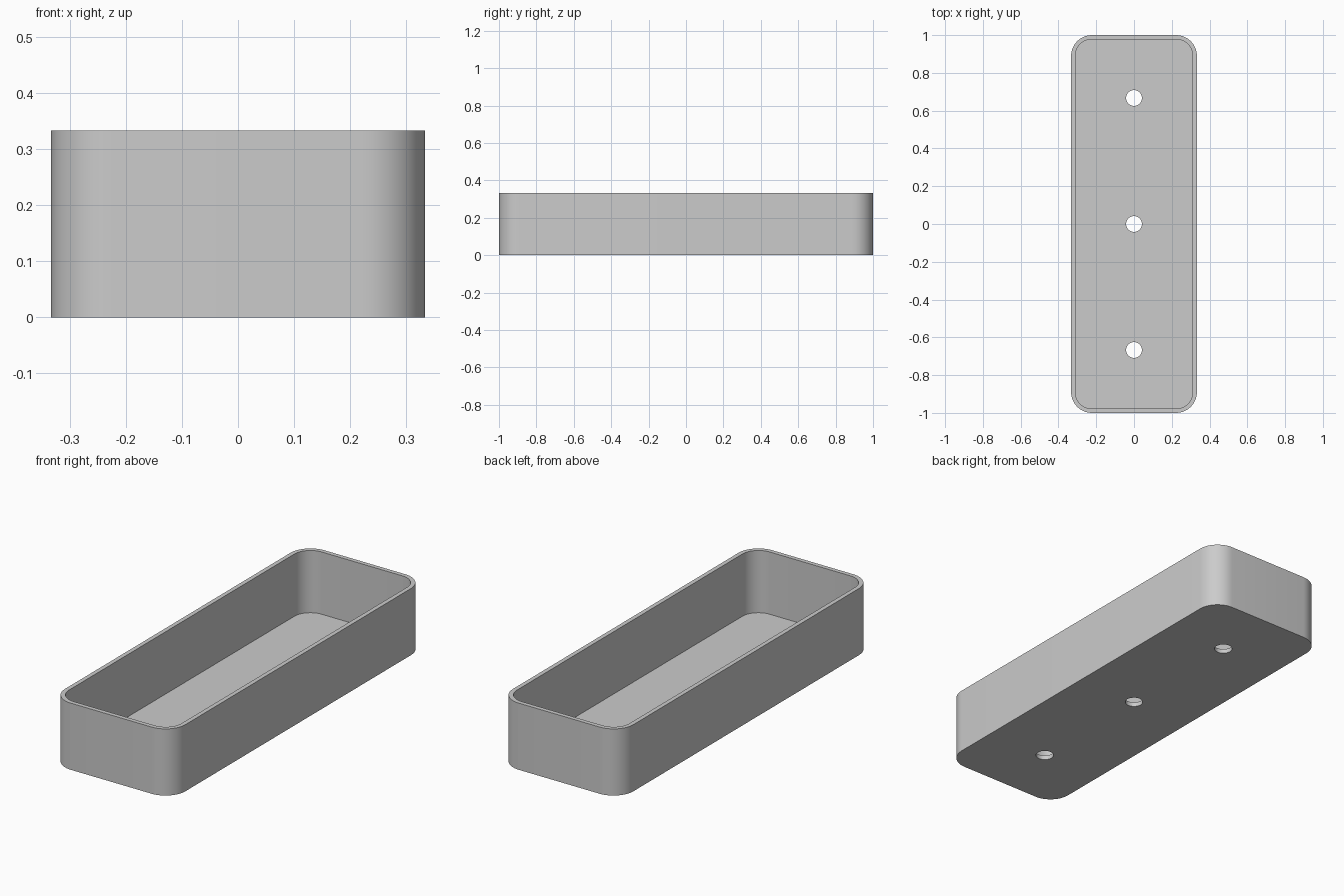
import bpy, bmesh
from math import cos, sin, pi, radians

cube = bpy.data.objects.get("Cube")
if cube:
    bpy.data.objects.remove(cube, do_unlink=True)

HALF_X, HALF_Y, HEIGHT = 0.333, 1.0, 0.333
CORNER, WALL, FLOOR = 0.11, 0.022, 0.022
HOLE_RADIUS, HOLE_SPACING = 0.042, 0.667
CORNER_STEPS, HOLE_SIDES = 12, 40

grey = bpy.data.materials.new("light grey")
grey.use_nodes = True
colour = (0.6, 0.6, 0.6, 1)
grey.diffuse_color = colour
grey.node_tree.nodes["Principled BSDF"].inputs["Base Color"].default_value = colour

bm = bmesh.new()


def ring(points, z):
    """Closed loop of vertices and edges at height z."""
    verts = [bm.verts.new((x, y, z)) for x, y in points]
    edges = [bm.edges.new((v, verts[i - 1])) for i, v in enumerate(verts)]
    return verts, edges


def rounded(inset):
    """Outline of the tray, moved inwards by inset."""
    r = CORNER - inset
    points = []
    for quarter, (sx, sy) in enumerate([(1, 1), (-1, 1), (-1, -1), (1, -1)]):
        for i in range(CORNER_STEPS + 1):
            a = (quarter + i / CORNER_STEPS) * pi / 2
            points.append((sx * (HALF_X - CORNER) + r * cos(a),
                           sy * (HALF_Y - CORNER) + r * sin(a)))
    return points


def circle(y):
    angles = [2 * pi * i / HOLE_SIDES for i in range(HOLE_SIDES)]
    return [(HOLE_RADIUS * cos(a), y + HOLE_RADIUS * sin(a)) for a in angles]


def bridge(a, b):
    for i in range(len(a)):
        bm.faces.new((a[i - 1], a[i], b[i], b[i - 1]))


# Outer wall, rim and inner wall
bottom, bottom_edges = ring(rounded(0), 0)
rim_outer, _ = ring(rounded(0), HEIGHT)
rim_inner, _ = ring(rounded(WALL), HEIGHT)
floor, floor_edges = ring(rounded(WALL), FLOOR)
bridge(bottom, rim_outer)
bridge(rim_outer, rim_inner)
bridge(rim_inner, floor)

# Drain hole walls
for y in (-HOLE_SPACING, 0, HOLE_SPACING):
    low, low_edges = ring(circle(y), 0)
    high, high_edges = ring(circle(y), FLOOR)
    bridge(low, high)
    bottom_edges += low_edges
    floor_edges += high_edges

# Underside and floor, filled around the holes
for edges, up in ((bottom_edges, -1), (floor_edges, 1)):
    bmesh.ops.triangle_fill(bm, use_beauty=True, edges=edges, normal=(0, 0, up))

bmesh.ops.recalc_face_normals(bm, faces=bm.faces)
mesh = bpy.data.meshes.new("planter_tray")
bm.to_mesh(mesh)
bm.free()
mesh.materials.append(grey)
tray = bpy.data.objects.new("planter_tray", mesh)
bpy.context.collection.objects.link(tray)

bpy.ops.object.select_all(action="DESELECT")
tray.select_set(True)
bpy.context.view_layer.objects.active = tray
bpy.ops.object.shade_smooth_by_angle(angle=radians(30))
